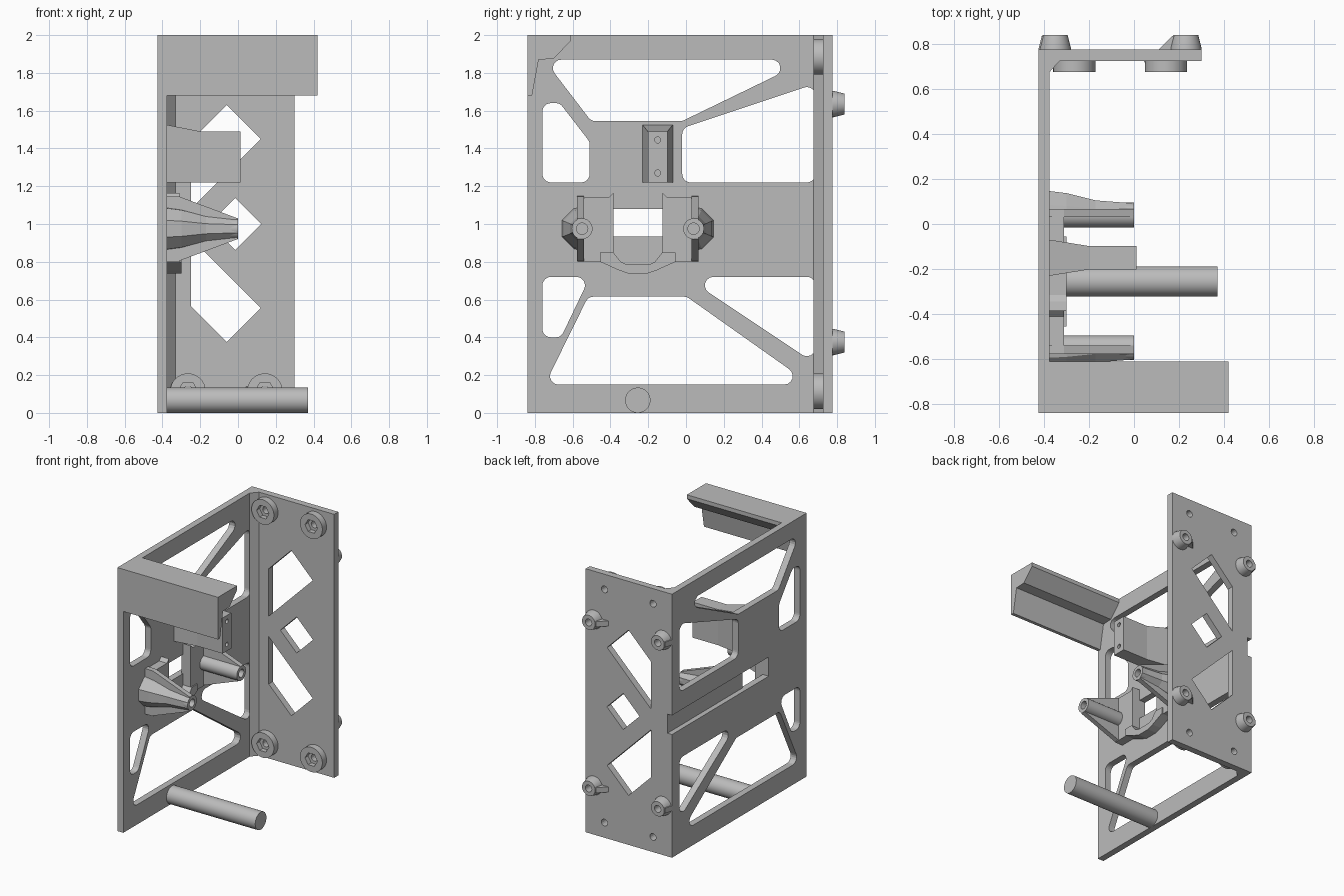
import bpy, bmesh, math
from mathutils import Vector

cube = bpy.data.objects.get("Cube")
if cube:
    bpy.data.objects.remove(cube)

grey = bpy.data.materials.new("plain grey")
grey.use_nodes = True
grey.diffuse_color = (0.5, 0.5, 0.5, 1)
grey.node_tree.nodes["Principled BSDF"].inputs["Base Color"].default_value = (0.5, 0.5, 0.5, 1)


def finish(name, bm):
    bmesh.ops.recalc_face_normals(bm, faces=bm.faces)
    mesh = bpy.data.meshes.new(name)
    bm.to_mesh(mesh)
    bm.free()
    mesh.materials.append(grey)
    obj = bpy.data.objects.new(name, mesh)
    bpy.context.collection.objects.link(obj)
    return obj


def prism(name, pts, axis, lo, hi):
    """Extrude a flat outline along x (outline in y, z) or y (outline in x, z)."""
    bm = bmesh.new()
    place = (lambda p, d: (d, *p)) if axis == "x" else (lambda p, d: (p[0], d, p[1]))
    face = bm.faces.new([bm.verts.new(place(p, lo)) for p in pts])
    moved = bmesh.ops.extrude_face_region(bm, geom=[face])["geom"]
    bmesh.ops.translate(bm, vec=place((0, 0), hi - lo),
                        verts=[v for v in moved if isinstance(v, bmesh.types.BMVert)])
    return finish(name, bm)


def hull(name, pts):
    bm = bmesh.new()
    for p in pts:
        bm.verts.new(p)
    bmesh.ops.convex_hull(bm, input=bm.verts)
    bmesh.ops.dissolve_limit(bm, angle_limit=0.01, verts=bm.verts, edges=bm.edges)
    return finish(name, bm)


def circle(u, v, r, n=32, turn=0.0):
    return [(u + r * math.cos(turn + math.tau * i / n),
             v + r * math.sin(turn + math.tau * i / n)) for i in range(n)]


def rect(u0, u1, v0, v1):
    return [(u0, v0), (u1, v0), (u1, v1), (u0, v1)]


def rounded(centres, r=0.045, steps=6):
    """Convex outline around circles centred on clockwise corner points."""
    out, n = [], len(centres)
    for i, c in enumerate(centres):
        a, b, d = (Vector(centres[(i + k) % n]) for k in (-1, 0, 1))
        e, f = b - a, d - b
        start = math.atan2(e.x, -e.y)
        sweep = (math.atan2(f.x, -f.y) - start) % math.tau - math.tau
        out += [(c[0] + r * math.cos(start + sweep * k / steps),
                 c[1] + r * math.sin(start + sweep * k / steps)) for k in range(steps + 1)]
    return out


def cut(obj, cutters):
    for c in cutters:
        mod = obj.modifiers.new("cut", "BOOLEAN")
        mod.operation, mod.solver, mod.object = "DIFFERENCE", "EXACT", c
        bpy.context.view_layer.objects.active = obj
        bpy.ops.object.modifier_apply(modifier=mod.name)
        bpy.data.objects.remove(c)
    return obj


def smooth(obj):
    bpy.ops.object.select_all(action="DESELECT")
    obj.select_set(True)
    bpy.context.view_layer.objects.active = obj
    bpy.ops.object.shade_smooth_by_angle(angle=math.radians(30))


OUT, IN, END = -0.425, -0.375, 0.775   # wall faces and the back of the frame
MID, POST_Z = -0.255, 0.975            # centre of the cradle

# side wall with lightening openings, a window and an outer groove
openings = [
    [(-0.66, 1.825), (0.455, 1.825), (-0.03, 1.59), (-0.48, 1.59)],
    [(0.64, 1.68), (0.64, 1.265), (0.025, 1.265), (0.025, 1.475)],
    [(-0.715, 1.595), (-0.69, 1.595), (-0.555, 1.42), (-0.555, 1.265), (-0.715, 1.265)],
    [(-0.715, 0.675), (-0.58, 0.675), (-0.69, 0.445), (-0.715, 0.445)],
    [(-0.49, 0.57), (-0.01, 0.57), (0.52, 0.195), (-0.675, 0.195)],
    [(0.145, 0.675), (0.64, 0.675), (0.64, 0.345)],
]
GROOVE = (0.935, 1.08)
wall = prism("side_wall", rect(-0.84, 0.725, 0, 2), "x", OUT, IN)
cut(wall, [prism("cutter", rounded(o), "x", -0.5, -0.3) for o in openings]
    + [prism("cutter", rect(MID - 0.13, MID + 0.13, *GROOVE), "x", -0.5, -0.3),
       prism("cutter", rect(MID, 0.9, *GROOVE), "x", -0.5, OUT + 0.038)])

# back plate with angular windows and bolt holes
upper = [(-0.06, 1.63), (0.12, 1.45), (-0.25, 1.08), (-0.25, 1.44)]
lower = [(x, 2.005 - z) for x, z in upper]
screws = [(x, z) for x in (-0.265, 0.142) for z in (0.115, 1.885)]
studs = [(x, z) for x in (-0.35, 0.23) for z in (0.375, 1.635)]
plate = prism("back_plate", rect(OUT, 0.30, 0, 2), "y", 0.725, END)
windows = [upper, lower, circle(-0.015, 1.0, 0.137, 4),
           rect(-0.5, OUT + 0.038, *GROOVE)]
cut(plate, [prism("cutter", w, "y", 0.6, 0.9)
            for w in windows + [circle(x, z, 0.026, 16) for x, z in screws]])

# angled strip along the inside corner
hull("corner_strip", [(x, y, z) for z in (0, 2)
                      for x, y in ((IN, 0.675), (IN, 0.725), (-0.33, 0.725))])

# hex-socket bosses on the inner face of the plate
for x, z in screws:
    boss = prism("hex_boss", circle(x, z, 0.094), "y", 0.675, 0.726)
    cut(boss, [prism("cutter", circle(x, z, 0.052, 6), "y", 0.6, 0.712),
               prism("cutter", circle(x, z, 0.026, 16), "y", 0.6, 0.8)])
    smooth(boss)
    hull("boss_tab", [(a, b, z + h) for h in (-0.025, 0.025)
                      for a, b in ((x - 0.1, 0.725), (x - 0.075, 0.675 + 0.015),
                                   (x - 0.06, 0.69), (x - 0.06, 0.725))])

# flared hollow studs on the rear face
for x, z in studs:
    rings = ((0.07, END), (0.07, 0.78), (0.055, 0.795), (0.055, 0.84))
    stud = hull("rear_stud", [(a, y, b) for r, y in rings for a, b in circle(x, z, r)])
    cut(stud, [prism("cutter", circle(x, z, 0.027, 16), "y", END + 0.004, 0.9)])
    smooth(stud)
    hull("stud_tab", [(max(a, OUT), b, z + h) for h in (-0.02, 0.02)
                      for a, b in ((x - 0.12, END), (x - 0.06, 0.835),
                                   (x - 0.04, 0.835), (x - 0.04, END))])

# hood across the top front
prism("top_hood", [(-0.84, 1.68), (-0.84, 2), (-0.61, 2), (-0.61, 1.97),
                   (-0.70, 1.875), (-0.78, 1.87), (-0.815, 1.68)], "x", OUT, 0.42)

# round rod near the floor
smooth(prism("lower_rod", circle(MID, 0.067, 0.067, 48), "x", IN, 0.37))

# flared mounting arm with two screw holes
Y = -0.15
sections = ((IN, 0.08, 1.525), (-0.2, 0.052, 1.49), (0.012, 0.052, 1.49))
for i, (a, b) in enumerate(zip(sections, sections[1:])):
    arm = hull(("arm_root", "arm_tip")[i], [(x, Y + s * w, z) for x, w, top in (a, b)
                                            for s in (-1, 1) for z in (1.22, top)])
cut(arm, [prism("cutter", circle(Y, z, 0.016, 16), "x", -0.15, 0.1) for z in (1.27, 1.445)])

# mirrored cradle halves, each with a braced hollow post
for s in (-1, 1):
    py = MID + s * 0.295

    def bore():
        return [prism("cutter", circle(py, POST_Z, 0.03, 24), "x", -0.3, 0.1)]

    half = [(0.32, 0.80), (0.32, 1.14), (0.155, 1.14), (0.13, 1.165), (0.13, 0.80)]
    prism("cradle_side", [(MID + s * y, z) for y, z in half], "x", IN, -0.31)
    smooth(cut(prism("post", circle(py, POST_Z, 0.055), "x", IN, 0), bore()))
    fin = hull("post_fin", [(x, py + s * y, POST_Z + t * h)
                            for x, h in ((IN, 0.172), (-0.31, 0.17), (-0.002, 0.055))
                            for y in (-0.01, 0.027) for t in (-1, 1)])
    cut(fin, bore())
    for r0, x0, r1, x1 in ((0.115, IN, 0.105, -0.3), (0.105, -0.3, 0.07, -0.17),
                           (0.07, -0.17, 0.056, -0.002)):
        angles = [math.radians(a) for a in (-90, -67.5, -22.5, 22.5, 67.5, 90)]
        cut(hull("post_brace", [(x, py + s * r * math.cos(a), POST_Z + r * math.sin(a))
                                for r, x in ((r0, x0), (r1, x1)) for a in angles]), bore())

# curved rim under the cradle window
outer = [(0.20, 0.80), (0.10, 0.755), (0.05, 0.738)]
inner = [(0.06, 0.785), (0.09, 0.80), (0.13, 0.85), (0.20, 0.85)]
under = outer + [(-y, z) for y, z in outer[::-1]]
over = [(-y, z) for y, z in inner[::-1]] + inner
prism("cradle_rim", [(MID + y, z) for y, z in under + over], "x", IN, -0.3)
